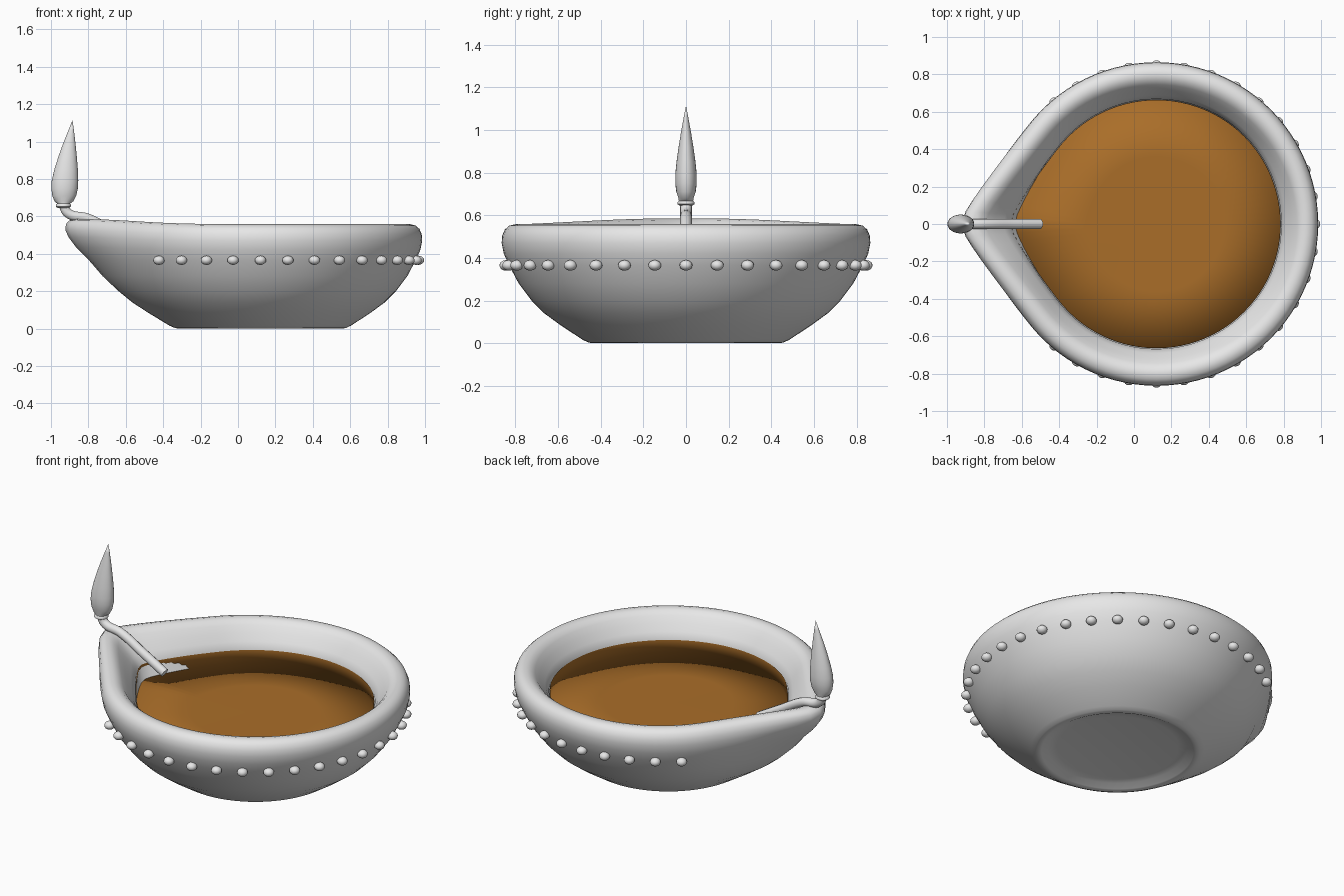
import bpy, bmesh, math
from mathutils import Vector

if "Cube" in bpy.data.objects:
    bpy.data.objects.remove(bpy.data.objects["Cube"])

CX = 0.12            # centre of the round part of the bowl
N = 96               # segments round the bowl


def material(name, rgb):
    m = bpy.data.materials.new(name)
    m.diffuse_color = (*rgb, 1)
    m.use_nodes = True
    m.node_tree.nodes["Principled BSDF"].inputs["Base Color"].default_value = m.diffuse_color
    return m


GREY = material("pale grey", (0.8, 0.8, 0.8))
BROWN = material("oil brown", (0.40, 0.155, 0.022))


def finish(bm, name, mat, angle=None):
    me = bpy.data.meshes.new(name)
    bm.to_mesh(me)
    bm.free()
    me.materials.append(mat)
    ob = bpy.data.objects.new(name, me)
    bpy.context.collection.objects.link(ob)
    for p in me.polygons:
        p.use_smooth = True
    if angle:
        bpy.context.view_layer.objects.active = ob
        ob.select_set(True)
        bpy.ops.object.shade_smooth_by_angle(angle=math.radians(angle))
        ob.select_set(False)
    return ob


def bridge(bm, a, b):
    n = len(a)
    for i in range(n):
        j = (i + 1) % n
        bm.faces.new((a[i], a[j], b[j], b[i]))


def cap(bm, ring, centre, up):
    c = bm.verts.new(centre)
    n = len(ring)
    for i in range(n):
        a, b = ring[i], ring[(i + 1) % n]
        bm.faces.new((a, b, c) if up else (b, a, c))


def teardrop(bm, radius, z, amount):
    """Circle with tangent sides meeting in a rounded spout at -x."""
    ring = []
    for i in range(N):
        t = 2 * math.pi * i / N
        d = math.degrees(abs(t - math.pi))
        d = math.hypot(d, 3.2)
        g = 1 / math.cos(math.radians(max(0, 39 - d)))
        r = radius * (1 + amount * (g - 1))
        lift = 0.028 * max(0, -math.cos(t)) ** 3 * max(0, (z - 0.3) / 0.26)
        ring.append(bm.verts.new((CX + r * math.cos(t), r * math.sin(t), z + lift)))
    return ring


# Bowl: (radius, height, spout amount), from recessed foot over the lip to the floor
profile = [(0.34, 0.03, 0), (0.39, 0.022, 0), (0.425, 0.004, 0), (0.44, 0, 0),
           (0.46, 0.004, 0), (0.485, 0.016, 0.02), (0.59, 0.085, 0.08),
           (0.665, 0.14, 0.13), (0.725, 0.2, 0.2), (0.785, 0.28, 0.32),
           (0.83, 0.365, 0.48), (0.855, 0.42, 0.65), (0.865, 0.47, 0.8),
           (0.862, 0.505, 0.9), (0.85, 0.533, 0.96), (0.83, 0.551, 1),
           (0.80, 0.558, 1), (0.77, 0.551, 1), (0.745, 0.53, 0.98),
           (0.72, 0.495, 0.92), (0.69, 0.455, 0.82), (0.668, 0.415, 0.75),
           (0.667, 0.33, 0.55), (0.58, 0.2, 0.15), (0.4, 0.1, 0)]
bm = bmesh.new()
rings = [teardrop(bm, *p) for p in profile]
for a, b in zip(rings, rings[1:]):
    bridge(bm, a, b)
cap(bm, rings[0], (CX, 0, 0.03), False)
cap(bm, rings[-1], (CX, 0, 0.08), True)
finish(bm, "bowl", GREY, 60)

# Oil: level surface with a low film round the inner wall
bm = bmesh.new()
edge = teardrop(bm, 0.664, 0.415, 0.75)
rim = teardrop(bm, 0.662, 0.34, 0.75)
mid = teardrop(bm, 0.36, 0.34, 0.2)
bridge(bm, rim, edge)
bridge(bm, rim, mid)
cap(bm, mid, (CX, 0, 0.34), True)
finish(bm, "oil", BROWN)

# Beads round the outside, leaving the spout clear
bm = bmesh.new()
for k in range(-13, 14):
    t = math.radians(10 * k)
    res = bmesh.ops.create_uvsphere(bm, u_segments=16, v_segments=10, radius=0.03)
    for v in res["verts"]:
        v.co.z *= 0.82
        v.co += Vector((CX + 0.845 * math.cos(t), 0.845 * math.sin(t), 0.365))
finish(bm, "beads", GREY)

# Wick: round cord from the oil over the spout
curve = bpy.data.curves.new("wick", "CURVE")
curve.dimensions = "3D"
curve.bevel_depth = 0.027
curve.bevel_resolution = 3
curve.use_fill_caps = True
path = [(-0.5, 0.42), (-0.65, 0.505), (-0.80, 0.588), (-0.91, 0.618), (-0.935, 0.665)]
sp = curve.splines.new("BEZIER")
sp.bezier_points.add(len(path) - 1)
for p, (x, z) in zip(sp.bezier_points, path):
    p.co = (x, 0, z)
    p.handle_left_type = p.handle_right_type = "AUTO"
curve.materials.append(GREY)
wick = bpy.data.objects.new("wick", curve)
bpy.context.collection.objects.link(wick)

# Flame: oval sections (centre x, height, half width) leaning to a point, with a collar
flame = [(-0.935, 0.645, 0.03), (-0.934, 0.652, 0.04), (-0.933, 0.662, 0.04),
         (-0.932, 0.668, 0.034), (-0.931, 0.68, 0.05), (-0.929, 0.71, 0.064),
         (-0.927, 0.75, 0.071), (-0.925, 0.79, 0.071), (-0.919, 0.85, 0.063),
         (-0.911, 0.92, 0.049), (-0.902, 0.99, 0.033), (-0.892, 1.06, 0.015)]
bm = bmesh.new()
rings = []
for cx, z, w in flame:
    depth = w if z < 0.67 else w * 0.71
    rings.append([bm.verts.new((cx + w * math.cos(i * math.pi / 12),
                                depth * math.sin(i * math.pi / 12), z))
                  for i in range(24)])
for a, b in zip(rings, rings[1:]):
    bridge(bm, a, b)
cap(bm, rings[0], (-0.935, 0, 0.645), False)
cap(bm, rings[-1], (-0.885, 0, 1.115), True)
finish(bm, "flame", GREY, 50)
